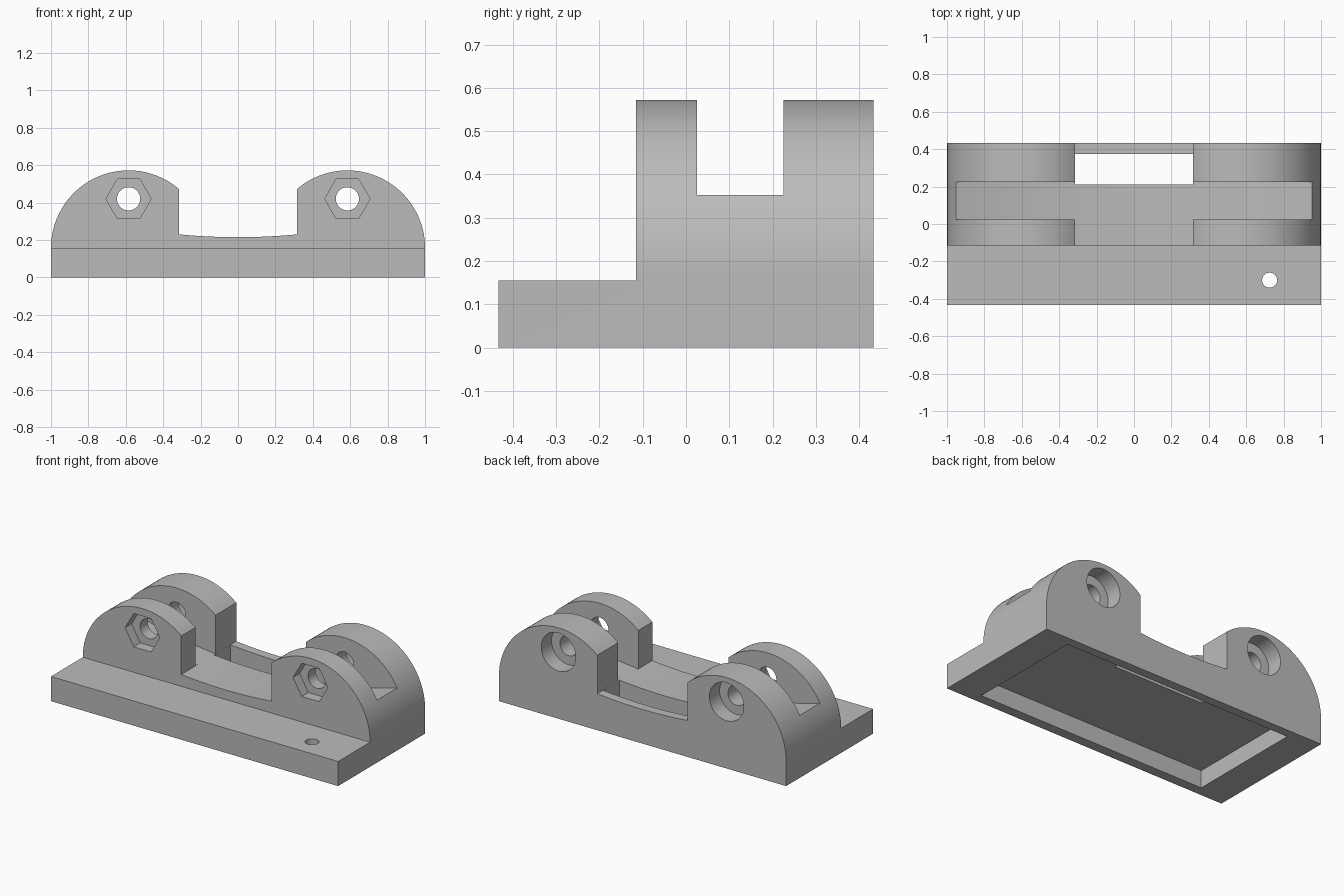
import bpy, bmesh
from math import sin, cos, acos, pi, sqrt, radians
from mathutils import Vector

cube = bpy.data.objects.get("Cube")
if cube:
    bpy.data.objects.remove(cube, do_unlink=True)

HALF_Y = 0.4325                       # half depth of the base
LUG_X, LUG_Z, LUG_R = 0.585, 0.157, 0.415
GAP = 0.315                           # half width of the central gap
BOLT_Z = 0.42
DIP_Z, DIP_R = 0.215, 3.35            # shallow curved floor

grey = bpy.data.materials.new("plain grey")
grey.use_nodes = True
COLOUR = (0.5, 0.5, 0.5, 1)
grey.diffuse_color = COLOUR
grey.node_tree.nodes["Principled BSDF"].inputs["Base Color"].default_value = COLOUR


def prism(name, outline, start, end, axis="y"):
    """Extrude an outline along y (points are x, z) or along z (points are x, y)."""
    bm = bmesh.new()
    place = (lambda u, v: (u, start, v)) if axis == "y" else (lambda u, v: (u, v, start))
    face = bm.faces.new([bm.verts.new(place(u, v)) for u, v in outline])
    ext = bmesh.ops.extrude_face_region(bm, geom=[face])
    move = Vector((0, end - start, 0)) if axis == "y" else Vector((0, 0, end - start))
    bmesh.ops.translate(bm, verts=[g for g in ext["geom"] if isinstance(g, bmesh.types.BMVert)], vec=move)
    bmesh.ops.recalc_face_normals(bm, faces=bm.faces)
    mesh = bpy.data.meshes.new(name)
    bm.to_mesh(mesh)
    bm.free()
    mesh.materials.append(grey)
    obj = bpy.data.objects.new(name, mesh)
    bpy.context.collection.objects.link(obj)
    return obj


def rect(x, low, high):
    return [(-x, low), (x, low), (x, high), (-x, high)]


def ring(cx, cy, r, n=48):
    return [(cx + r * cos(2 * pi * i / n), cy + r * sin(2 * pi * i / n)) for i in range(n)]


def dip(half, n=32):
    """Points of the shallow floor arc, from +x to -x."""
    xs = [half - 2 * half * i / n for i in range(n + 1)]
    return [(x, DIP_Z + DIP_R - sqrt(DIP_R ** 2 - x * x)) for x in xs]


# Bracket body: base, two rounded lugs and the curved floor between them
stop = acos((GAP - LUG_X) / LUG_R)
lug = [(LUG_X + LUG_R * cos(stop * i / 48), LUG_Z + LUG_R * sin(stop * i / 48)) for i in range(49)]
left_lug = [(-x, z) for x, z in reversed(lug)]
body = prism("bracket_body", [(-1, 0), (1, 0)] + lug + dip(GAP) + left_lug, -HALF_Y, HALF_Y)

# Cutters: front ledge, wheel slot, rear window, underside recess, ledge hole
cutters = [
    prism("ledge_cutter", rect(1.2, 0.155, 0.8), -0.6, -0.115),
    prism("slot_cutter", dip(1.1) + [(-1.1, 0.8), (1.1, 0.8)], 0.025, 0.225),
    prism("recess_cutter", rect(0.8, -0.1, 0.11), -0.37, 0.376),
    prism("window_cutter", rect(GAP - 0.0005, 0.08, 0.4), 0.21, 0.375),
    prism("ledge_hole_cutter", ring(0.725, -0.3, 0.04), 0.05, 0.3, "z"),
]

# Bolt holes with a hexagonal nut pocket in front and a round counterbore behind
for side, x in (("left", LUG_X), ("right", -LUG_X)):
    cutters += [
        prism(side + "_bolt_cutter", ring(x, BOLT_Z, 0.062), -0.3, 0.6),
        prism(side + "_nut_cutter", ring(x, BOLT_Z, 0.121, 6), -0.3, -0.05),
        prism(side + "_counterbore_cutter", ring(x, BOLT_Z, 0.12), 0.33, 0.6),
    ]

for cutter in cutters:
    cutter.hide_render = True
    mod = body.modifiers.new(cutter.name, "BOOLEAN")
    mod.operation = "DIFFERENCE"
    mod.solver = "EXACT"
    mod.object = cutter

# Bake the cuts and remove the cutters
graph = bpy.context.evaluated_depsgraph_get()
graph.update()
result = bpy.data.meshes.new_from_object(body.evaluated_get(graph))
body.modifiers.clear()
body.data = result
for cutter in cutters:
    bpy.data.objects.remove(cutter, do_unlink=True)

# Smooth curved walls, crisp edges
for obj in bpy.context.selected_objects:
    obj.select_set(False)
body.select_set(True)
bpy.context.view_layer.objects.active = body
bpy.ops.object.shade_smooth_by_angle(angle=radians(25))
